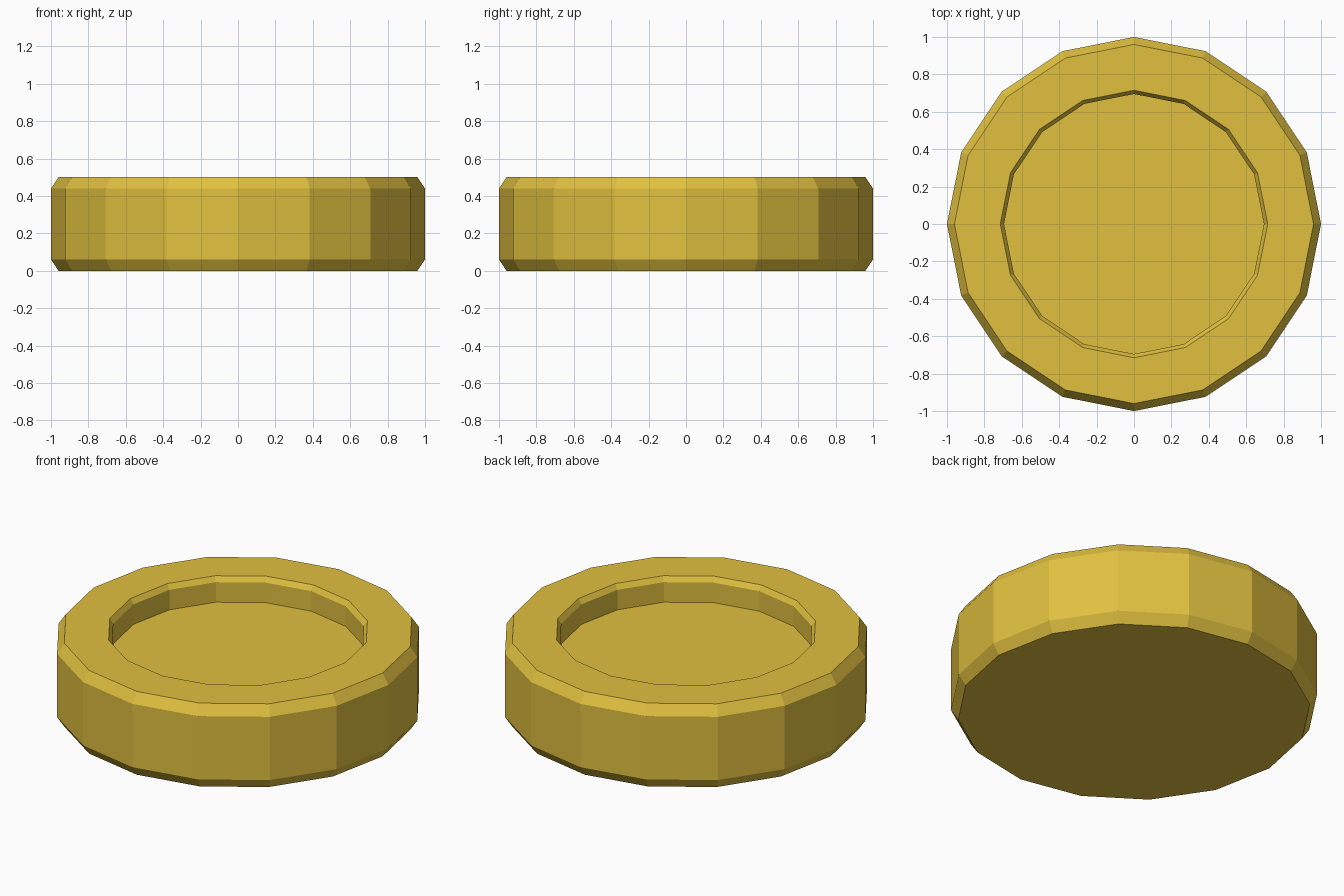
import bpy, bmesh
from math import cos, sin, pi

if "Cube" in bpy.data.objects:
    bpy.data.objects.remove(bpy.data.objects["Cube"])

SIDES = 16

# Half profile (radius, height) from the underside, over the rim, into the recess
profile = [(0.96, 0), (1, 0.06), (1, 0.44), (0.96, 0.5),
           (0.715, 0.5), (0.695, 0.47), (0.695, 0.35)]

bm = bmesh.new()
rings = [[bm.verts.new((r * cos(2 * pi * i / SIDES), r * sin(2 * pi * i / SIDES), z))
          for i in range(SIDES)] for r, z in profile]

# Walls between neighbouring rings
for a, b in zip(rings, rings[1:]):
    for i in range(SIDES):
        j = (i + 1) % SIDES
        bm.faces.new((a[i], a[j], b[j], b[i]))

# Flat underside and recess floor
bm.faces.new(rings[0][::-1])
bm.faces.new(rings[-1])
bmesh.ops.recalc_face_normals(bm, faces=bm.faces)

mesh = bpy.data.meshes.new("recessed_disc")
bm.to_mesh(mesh)
bm.free()
disc = bpy.data.objects.new("recessed_disc", mesh)
bpy.context.collection.objects.link(disc)

# Yellow gold colour
gold = bpy.data.materials.new("gold")
gold.diffuse_color = (0.75, 0.53, 0.05, 1)
gold.use_nodes = True
gold.node_tree.nodes["Principled BSDF"].inputs["Base Color"].default_value = gold.diffuse_color
mesh.materials.append(gold)
